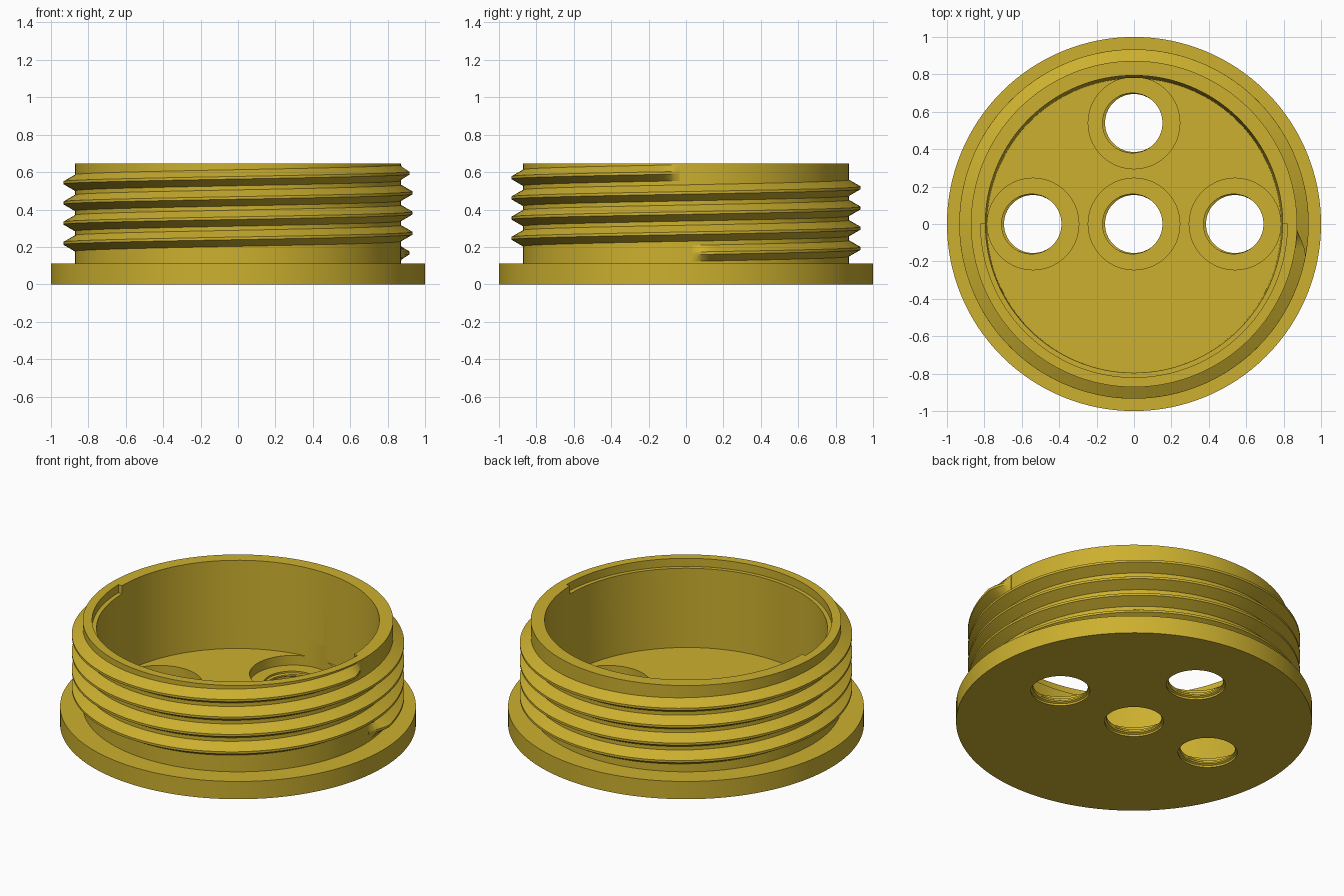
import bpy, bmesh, math

if "Cube" in bpy.data.objects:
    bpy.data.objects.remove(bpy.data.objects["Cube"])

SEG = 128
gold = bpy.data.materials.new("gold plastic")
gold.diffuse_color = (0.604, 0.434, 0.028, 1)
gold.use_nodes = True
gold.node_tree.nodes["Principled BSDF"].inputs["Base Color"].default_value = gold.diffuse_color


def make_object(name, bm):
    bmesh.ops.recalc_face_normals(bm, faces=bm.faces)
    mesh = bpy.data.meshes.new(name)
    bm.to_mesh(mesh)
    bm.free()
    mesh.materials.append(gold)
    obj = bpy.data.objects.new(name, mesh)
    bpy.context.collection.objects.link(obj)
    return obj


def skin(name, rings):
    """Closed solid through a list of point rings."""
    bm = bmesh.new()
    rows = [[bm.verts.new(p) for p in ring] for ring in rings]
    n = len(rows[0])
    for a, b in zip(rows, rows[1:]):
        for i in range(n):
            j = (i + 1) % n
            bm.faces.new((a[i], a[j], b[j], b[i]))
    bm.faces.new(rows[0])
    bm.faces.new(rows[-1])
    return make_object(name, bm)


def round_solid(name, levels, seg=SEG, arc=2 * math.pi, start=0.0):
    """Stack of circles or arcs, each (radius, z, centre x, centre y)."""
    count = seg if arc > 6.28 else seg + 1
    return skin(name, [[(cx + r * math.cos(start + arc * i / seg),
                         cy + r * math.sin(start + arc * i / seg), z)
                        for i in range(count)] for r, z, cx, cy in levels])


def cut(obj, cutter):
    mod = obj.modifiers.new("cut", "BOOLEAN")
    mod.operation = "DIFFERENCE"
    mod.solver = "EXACT"
    mod.object = cutter
    bpy.context.view_layer.objects.active = obj
    bpy.ops.object.modifier_apply(modifier=mod.name)
    bpy.data.objects.remove(cutter)


def smooth(obj):
    bpy.ops.object.select_all(action="DESELECT")
    obj.select_set(True)
    bpy.context.view_layer.objects.active = obj
    bpy.ops.object.shade_smooth_by_angle(angle=math.radians(25))


# Flanged cap body
FLANGE, TOP, BODY_R = 0.11, 0.645, 0.872
cap = round_solid("cap_body", [(1, 0, 0, 0), (1, FLANGE, 0, 0),
                               (BODY_R, FLANGE, 0, 0), (BODY_R, TOP, 0, 0)])

# Bore, and the shallow ledge around the front half of the rim
cut(cap, round_solid("bore_cutter", [(0.786, 0.105, 0, -0.008), (0.796, 0.70, 0, 0)]))
cut(cap, round_solid("ledge_cutter", [(0.82, 0.595, 0, 0), (0.82, 0.70, 0, 0)],
                     64, math.pi, math.pi))

# Four counterbored holes in the floor
for x, y in [(0, 0), (-0.54, 0), (0.54, 0), (0, 0.54)]:
    cut(cap, round_solid("counterbore_cutter", [(0.245, 0.045, x, y), (0.245, 0.2, x, y)], 64))
    cut(cap, round_solid("hole_cutter", [(0.166, -0.05, x, y), (0.166, 0.012, x, y),
                                         (0.155, 0.018, x, y), (0.155, 0.028, x, y),
                                         (0.16, 0.034, x - 0.008, y),
                                         (0.16, 0.1, x - 0.008, y)], 64))
smooth(cap)

# Four turns of raised screw thread, fading in and out
PITCH, START, CREST, FADE = 0.108, 0.165, 0.062, 0.13
begin, end, steps = 0.04, 8 * math.pi - 0.04, 512
angles = [begin + (end - begin) * i / steps for i in range(steps + 1)]
angles += [begin + FADE * k / 6 for k in range(1, 6)]
angles += [end - FADE * k / 6 for k in range(1, 6)]
rings = []
for a in sorted(angles):
    z = START + PITCH * a / (2 * math.pi)
    f = max(0.02, min(1, (a - begin) / FADE, (end - a) / FADE))
    profile = [(-0.012, -0.043), (0, -0.043), (CREST * f, -0.007),
               (CREST * f, 0.007), (0, 0.043), (-0.012, 0.043)]
    rings.append([((BODY_R + d) * math.cos(a), (BODY_R + d) * math.sin(a), z + h)
                  for d, h in profile])
smooth(skin("screw_thread", rings))
